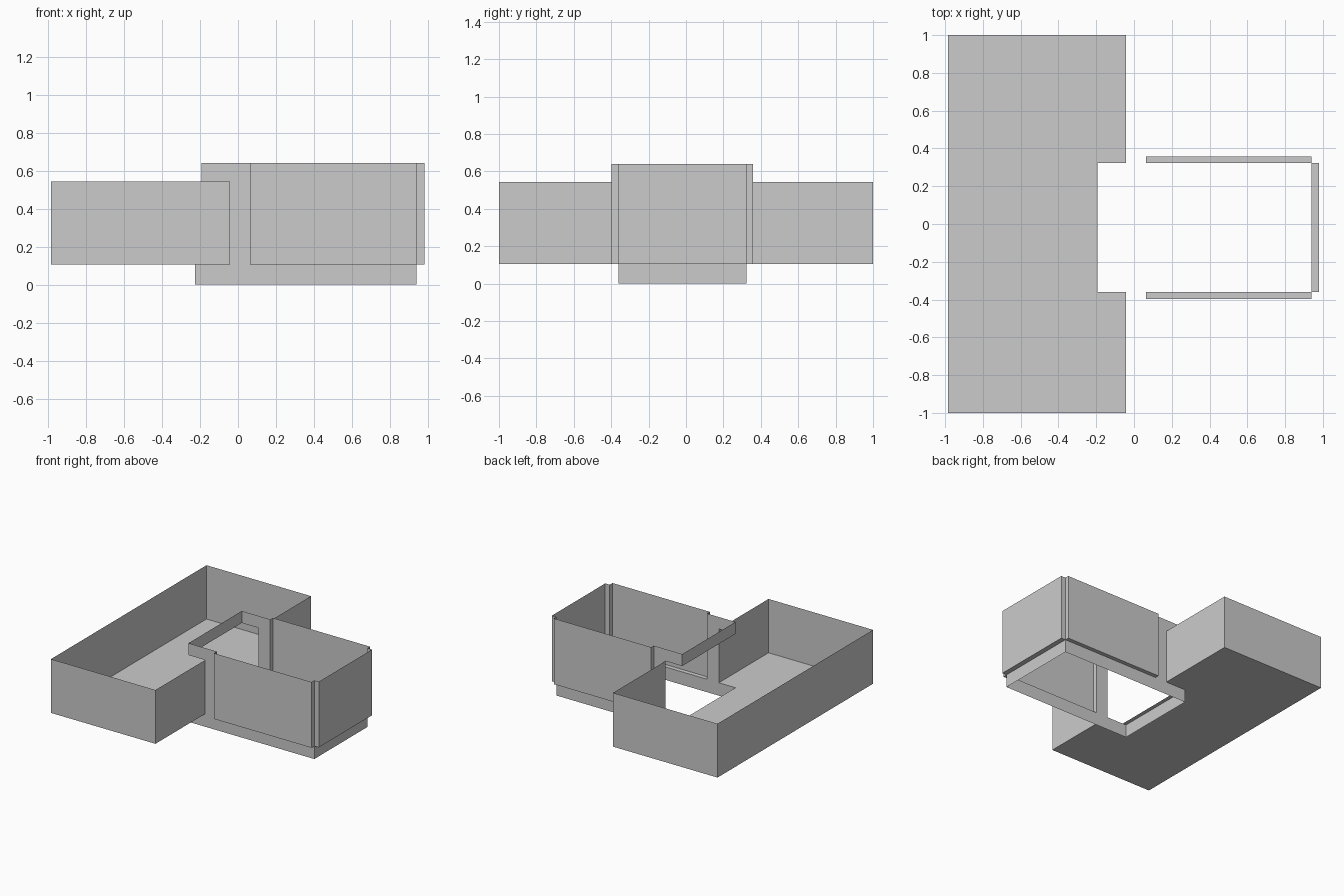
import bpy

if "Cube" in bpy.data.objects:
    bpy.data.objects.remove(bpy.data.objects["Cube"])

# Shared levels and plan lines
BASE, WING_TOP, BLOCK_TOP = 0.105, 0.543, 0.64
Y0, Y1 = -0.361, 0.324          # inner faces of the front block
YA, YB = -0.397, 0.357          # projecting side faces
XL, XN, XW, XS, XR, XE = -0.984, -0.193, -0.043, 0.063, 0.94, 0.98


def make(name, verts, faces):
    mesh = bpy.data.meshes.new(name)
    mesh.from_pydata(verts, [], faces)
    mesh.update()
    ob = bpy.data.objects.new(name, mesh)
    bpy.context.collection.objects.link(ob)
    return ob


def walls(name, path, z0, z1, closed=False):
    """Single-skin walls along a counter-clockwise plan path."""
    n = len(path)
    verts = [(x, y, z0) for x, y in path] + [(x, y, z1) for x, y in path]
    count = n if closed else n - 1
    faces = [(i, (i + 1) % n, n + (i + 1) % n, n + i) for i in range(count)]
    return make(name, verts, faces)


def slab(name, path, z):
    """Flat sheet whose face points down."""
    return make(name, [(x, y, z) for x, y in path], [tuple(reversed(range(len(path))))])


# Cross wing: outer walls and notched floor
wing = [(XW, Y1), (XW, 1), (XL, 1), (XL, -1), (XW, -1), (XW, Y0)]
walls("wing_walls", wing, BASE, WING_TOP)
slab("wing_floor", wing + [(XN, Y0), (XN, Y1)], BASE)

# Foundation ring under the front block
walls("foundation", [(-0.225, Y0), (XR, Y0), (XR, Y1), (-0.225, Y1)], 0, BASE, True)

# Front block walls with projecting sides and inset corners
walls("block_walls", [(XW, Y0), (XS, Y0), (XS, YA), (XR, YA), (XR, Y0), (XE, Y0),
                      (XE, Y1), (XR, Y1), (XR, YB), (XS, YB), (XS, Y1), (XW, Y1)],
      BASE, BLOCK_TOP)

# Upper band that rises above the wing
walls("upper_band", [(XW, Y1), (XN, Y1), (XN, Y0), (XW, Y0)], WING_TOP, BLOCK_TOP)

# Undersides of the three projecting walls
for name, x0, x1, y0, y1 in (("ledge_front", XS, XR, YA, Y0),
                             ("ledge_back", XS, XR, Y1, YB),
                             ("ledge_right", XR, XE, Y0, Y1)):
    slab(name, [(x0, y0), (x1, y0), (x1, y1), (x0, y1)], BASE)
